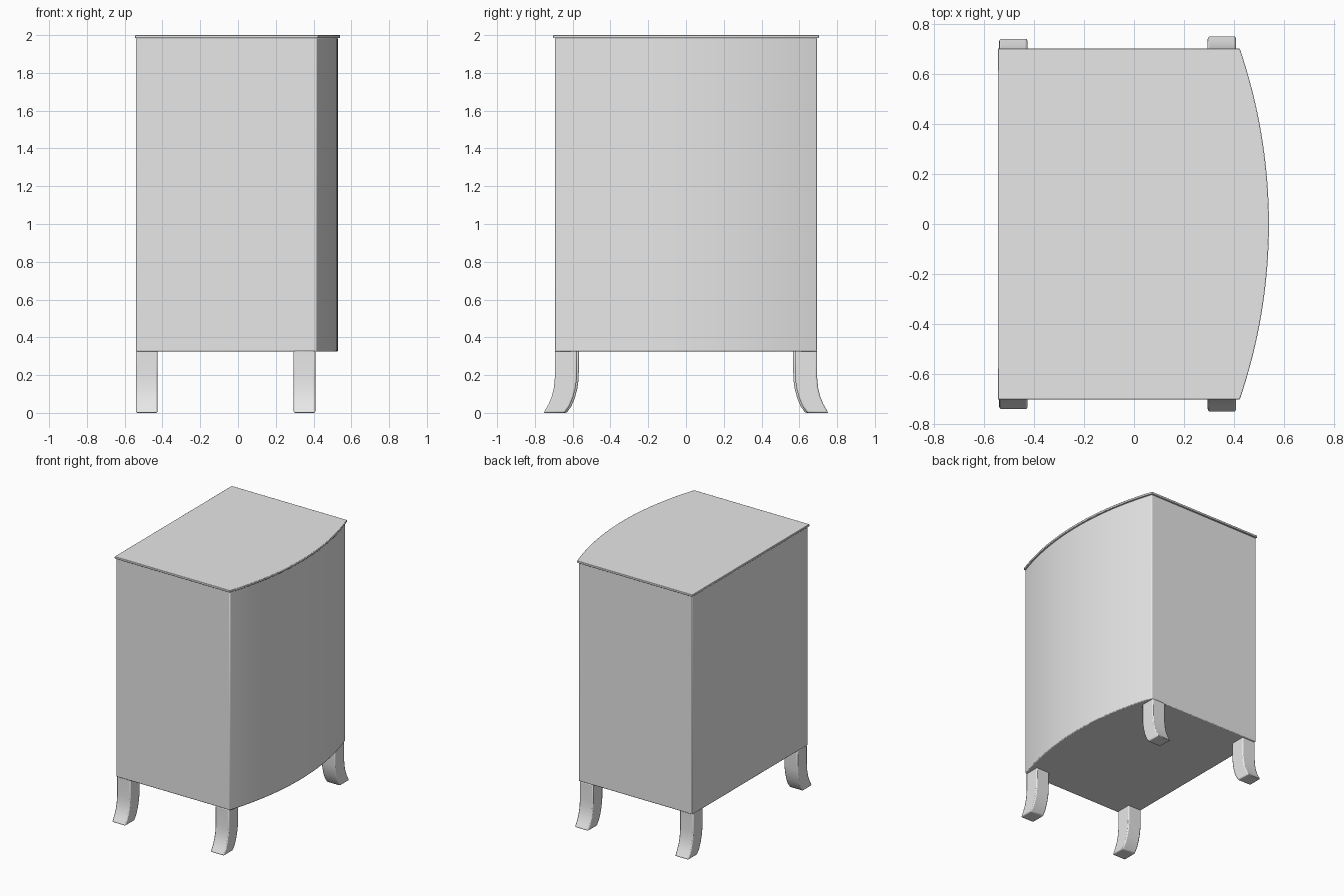
import bpy, bmesh, math
from mathutils import Vector

cube = bpy.data.objects.get("Cube")
if cube:
    bpy.data.objects.remove(cube, do_unlink=True)

grey = bpy.data.materials.new("light grey")
grey.use_nodes = True
grey.diffuse_color = (0.8, 0.8, 0.8, 1)
grey.node_tree.nodes["Principled BSDF"].inputs["Base Color"].default_value = (0.8, 0.8, 0.8, 1)


def extrude(name, outline, offset, bevel):
    """Extrude a flat outline by an offset and soften its sharp edges."""
    bm = bmesh.new()
    face = bm.faces.new([bm.verts.new(p) for p in outline])
    grown = bmesh.ops.extrude_face_region(bm, geom=[face])["geom"]
    verts = [v for v in grown if isinstance(v, bmesh.types.BMVert)]
    bmesh.ops.translate(bm, verts=verts, vec=Vector(offset))
    bmesh.ops.recalc_face_normals(bm, faces=bm.faces)
    mesh = bpy.data.meshes.new(name)
    bm.to_mesh(mesh)
    bm.free()
    mesh.materials.append(grey)
    obj = bpy.data.objects.new(name, mesh)
    bpy.context.collection.objects.link(obj)
    mod = obj.modifiers.new("soft edges", 'BEVEL')
    mod.width, mod.segments = bevel, 2
    mod.limit_method, mod.angle_limit = 'ANGLE', math.radians(40)
    bpy.ops.object.select_all(action='DESELECT')
    obj.select_set(True)
    bpy.context.view_layer.objects.active = obj
    bpy.ops.object.shade_smooth_by_angle(angle=math.radians(35))
    return obj


def bowed(back, side, corner, bulge, z, steps=32):
    """Rectangle whose +x side is a circular arc."""
    sag = bulge - corner
    radius = (side ** 2 + sag ** 2) / (2 * sag)
    sweep = math.asin(side / radius)
    angles = [sweep * (2 * i / steps - 1) for i in range(steps + 1)]
    arc = [(bulge - radius + radius * math.cos(a), radius * math.sin(a), z) for a in angles]
    return [(back, -side, z)] + arc + [(back, side, z)]


# Bow-sided cabinet and its thin overhanging top
extrude("cabinet_body", bowed(-0.54, 0.693, 0.417, 0.53, 0.325), (0, 0, 1.66), 0.006)
extrude("cabinet_top", bowed(-0.545, 0.703, 0.423, 0.54, 1.984), (0, 0, 0.016), 0.003)

# Splayed legs: outer edge going down, then inner edge going up (y, z)
leg_profile = [(0.692, 0.33), (0.692, 0.19), (0.698, 0.13), (0.709, 0.085), (0.726, 0.045), (0.752, 0),
               (0.64, 0), (0.615, 0.035), (0.596, 0.08), (0.583, 0.13), (0.576, 0.18), (0.575, 0.33)]
for side, x, shift in (("right", -0.54, -0.008), ("left", 0.295, 0.002)):
    for end, sign in (("front", -1), ("back", 1)):
        outline = [(x, sign * (y + shift), z) for y, z in leg_profile]
        extrude(f"{end}_{side}_leg", outline, (0.114, 0, 0), 0.008)
